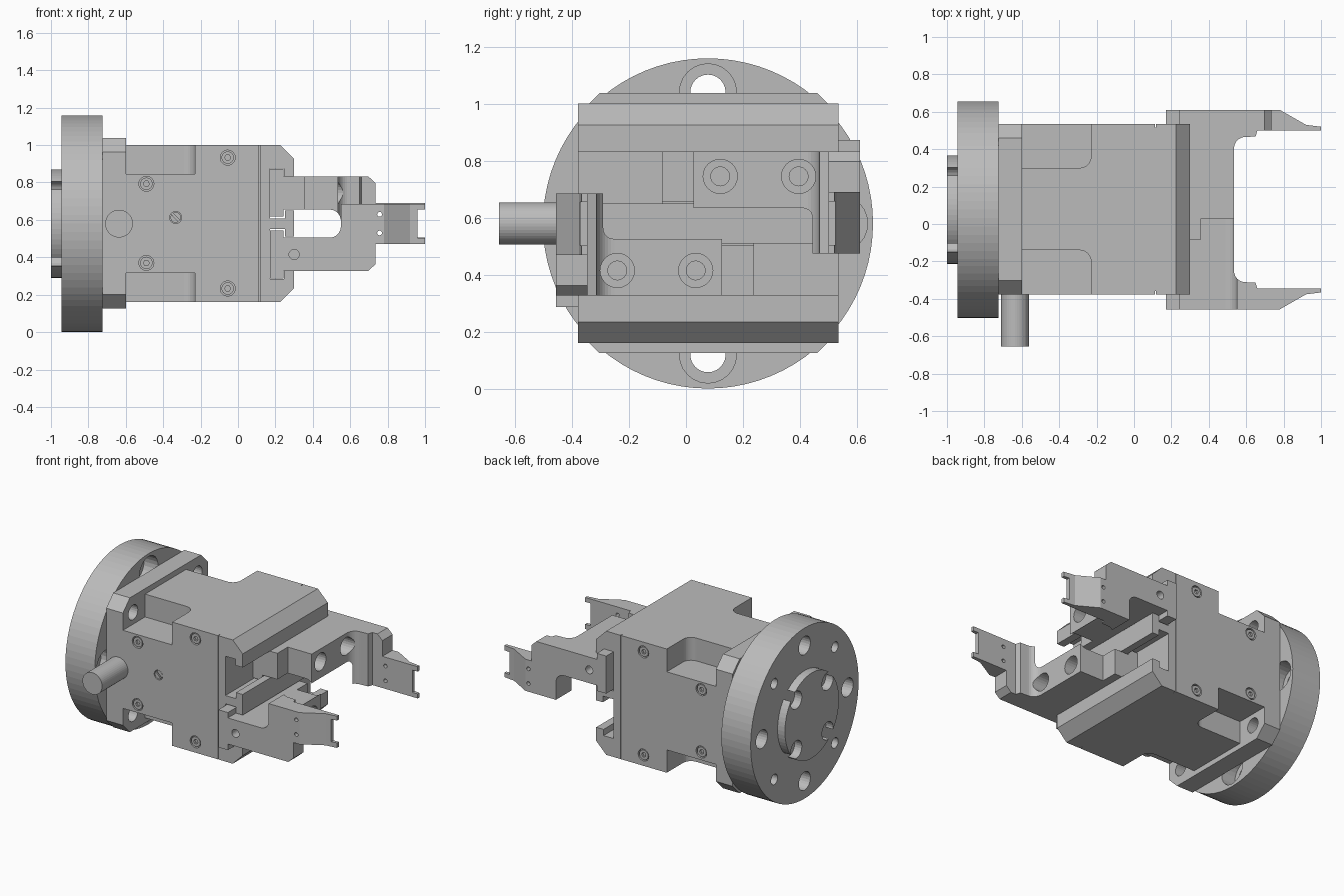
import bpy, bmesh
from math import pi, cos, sin, radians
from mathutils import Matrix

cube = bpy.data.objects.get("Cube")
if cube:
    bpy.data.objects.remove(cube)

grey = bpy.data.materials.new("machined_grey")
grey.use_nodes = True
grey.diffuse_color = (0.5, 0.5, 0.5, 1)
grey.node_tree.nodes["Principled BSDF"].inputs["Base Color"].default_value = (0.5, 0.5, 0.5, 1)

CY, CZ = 0.077, 0.58            # main axis, running along x
Y0, Y1 = -0.378, 0.535          # body sides


def prism(name, axis, pts, lo, hi):
    """Extrude a 2D outline along an axis (x: y,z  y: x,z  z: x,y)."""
    place = {"x": lambda a, b: (lo, a, b), "y": lambda a, b: (a, lo, b),
             "z": lambda a, b: (a, b, lo)}[axis]
    bm = bmesh.new()
    face = bm.faces.new([bm.verts.new(place(a, b)) for a, b in pts])
    ext = bmesh.ops.extrude_face_region(bm, geom=[face])
    step = [(hi - lo) * (axis == k) for k in "xyz"]
    bmesh.ops.translate(bm, vec=step, verts=[v for v in ext["geom"] if isinstance(v, bmesh.types.BMVert)])
    bmesh.ops.recalc_face_normals(bm, faces=bm.faces)
    me = bpy.data.meshes.new(name)
    bm.to_mesh(me)
    bm.free()
    me.materials.append(grey)
    ob = bpy.data.objects.new(name, me)
    bpy.context.collection.objects.link(ob)
    return ob


def arc(a, b, r, start, end, n=8):
    return [(a + r * cos(radians(start + (end - start) * i / n)),
             b + r * sin(radians(start + (end - start) * i / n))) for i in range(n + 1)]


def cyl(name, axis, a, b, r, lo, hi, n=32):
    return prism(name, axis, arc(a, b, r, 0, 360, n)[:-1], lo, hi)


def rect(a0, a1, b0, b1):
    return [(a0, b0), (a1, b0), (a1, b1), (a0, b1)]


def boolean(ob, others, op="DIFFERENCE"):
    """Apply booleans one after another and drop the cutters."""
    for c in others:
        m = ob.modifiers.new("cut", "BOOLEAN")
        m.object, m.operation, m.solver = c, op, "EXACT"
    dg = bpy.context.evaluated_depsgraph_get()
    me = bpy.data.meshes.new_from_object(ob.evaluated_get(dg))
    ob.modifiers.clear()
    ob.data = me
    me.materials.clear()
    me.materials.append(grey)
    for c in others:
        bpy.data.objects.remove(c)
    return ob


def hole(axis, a, b, r, lo, hi, n=24):
    return cyl("cutter", axis, a, b, r, lo, hi, n)


# Round mounting flange with counterbored and plain bolt holes
flange = cyl("mounting_flange", "x", CY, CZ, 0.579, -0.945, -0.725, 80)
cuts = []
for i in range(8):
    t = i * pi / 4
    y, z = CY + 0.46 * cos(t), CZ + 0.46 * sin(t)
    if i % 2:
        cuts.append(hole("x", y, z, 0.035, -1.1, -0.6))
    else:
        cuts.append(hole("x", y, z, 0.062, -1.1, -0.6))
        cuts.append(hole("x", y, z, 0.1, -0.83, -0.6))
boolean(flange, cuts)

# Locating boss on the back, with four holes breaking its rim
boss = cyl("rear_boss", "x", CY, CZ, 0.29, -1.0, -0.945, 64)
boolean(boss, [hole("x", CY + sy * 0.168, CZ + sz * 0.168, 0.06, -1.1, -0.9)
               for sy in (-1, 1) for sz in (-1, 1)])

# Chamfered base plate
c = 0.075
za, zb = 0.125, 1.037
plate = prism("base_plate", "x", [(Y0 + c, za), (Y1 - c, za), (Y1, za + c), (Y1, zb - c),
                                  (Y1 - c, zb), (Y0 + c, zb), (Y0, zb - c), (Y0, za + c)],
              -0.725, -0.6)
boolean(plate, [hole("x", CY + sy * 0.345, CZ + sz * 0.345, 0.05, -0.7, -0.5)
                for sy in (-1, 1) for sz in (-1, 1)])

# Gripper body with two T-slots across the working end
half = [(-0.6, 0.16), (0.225, 0.16), (0.3, 0.235), (0.3, 0.327), (0.245, 0.327), (0.245, 0.285),
        (0.17, 0.285), (0.17, 0.552), (0.25, 0.552), (0.25, 0.51), (0.3, 0.51)]
body = prism("gripper_body", "y", half + [(x, 2 * CZ - z) for x, z in reversed(half)], Y0, Y1)
cuts = []
for z0, z1 in ((0.1, 0.315), (0.845, 1.1)):
    # Corner pockets with rounded inner corners
    cuts.append(prism("cutter", "z", [(-0.7, 0.7), (-0.7, 0.3)] + arc(-0.29, 0.36, 0.06, -90, 0)
                      + [(-0.23, 0.7)], z0, z1))
    cuts.append(prism("cutter", "z", [(-0.7, -0.6), (-0.23, -0.6)] + arc(-0.29, -0.2, 0.06, 0, 90)
                      + [(-0.7, -0.14)], z0, z1))
for y0, y1 in ((-0.5, Y0 + 0.02), (Y1 - 0.02, 0.6)):
    # Cover seam
    cuts.append(prism("cutter", "y", rect(0.113, 0.117, 0, 1.2), y0, y1))

# Cover screws, sunk into both sides
screw_spots = [(-0.055, 0.933), (-0.055, 0.233), (-0.49, 0.793), (-0.49, 0.37)]
for side, face in ((-1, Y0), (1, Y1)):
    for x, z in screw_spots:
        cuts.append(hole("y", x, z, 0.04, face - side * 0.02, face + side * 0.05))
cuts.append(hole("y", -0.333, 0.613, 0.032, Y0 - 0.05, Y0 + 0.02))
boolean(body, cuts)

for side, face in ((-1, Y0), (1, Y1)):
    for x, z in screw_spots:
        head = cyl("cover_screw", "y", x, z, 0.033, face - side * 0.025, face - side * 0.003, 24)
        boolean(head, [hole("y", x, z, 0.016, face - side * 0.017, face + side * 0.05, 6)])
slotted = cyl("slotted_screw", "y", -0.333, 0.613, 0.028, Y0 + 0.003, Y0 + 0.025, 24)
slot = prism("cutter", "y", rect(-0.04, 0.04, -0.005, 0.005), -0.05, 0.012)
slot.matrix_world = Matrix.Translation((-0.333, Y0, 0.613)) @ Matrix.Rotation(0.8, 4, "Y")
bpy.context.view_layer.update()
boolean(slotted, [slot])

# Cable stub on the front side
cyl("cable_stub", "y", -0.636, CZ, 0.074, -0.655, Y0 + 0.02, 40)

# Jaw: plan outline crossed with side outline
jaw = prism("left_jaw", "z",
            [(0.17, -0.085), (0.355, -0.085), (0.355, 0.027), (0.535, 0.027)]
            + arc(0.595, 0.405, 0.06, 180, 90)
            + [(0.65, 0.468), (0.66, 0.5), (1, 0.5), (1, 0.52), (0.92, 0.53), (0.78, 0.61), (0.17, 0.61)],
            0.3, 1.0)
side_view = prism("cutter", "y",
                  [(0.172, 0.618), (0.243, 0.618), (0.243, 0.655)] + arc(0.49, 0.595, 0.06, 90, 0)
                  + [(0.55, 0.475), (1.05, 0.475), (1.05, 0.505), (0.96, 0.505), (0.96, 0.657),
                     (1.05, 0.657), (1.05, 0.69), (0.735, 0.69), (0.735, 0.797), (0.697, 0.832),
                     (0.243, 0.832), (0.243, 0.873), (0.172, 0.873)], -0.3, 0.8)
boolean(jaw, [side_view], "INTERSECT")
cuts = [hole("y", 0.3, 0.745, 0.027, 0.54, 0.7)]
for z in (0.53, 0.63):
    cuts.append(hole("y", 0.757, z, 0.013, 0.4, 0.7, 12))
for y in (0.12, 0.395):
    cuts.append(hole("x", y, 0.745, 0.06, 0.44, 0.62))
    cuts.append(hole("x", y, 0.745, 0.033, 0.38, 0.5))
boolean(jaw, cuts)

# Opposite jaw is the same part turned half round the main axis
mate = bpy.data.objects.new("right_jaw", jaw.data.copy())
bpy.context.collection.objects.link(mate)
mate.data.transform(Matrix.Translation((0, 2 * CY, 2 * CZ)) @ Matrix.Rotation(pi, 4, "X"))
